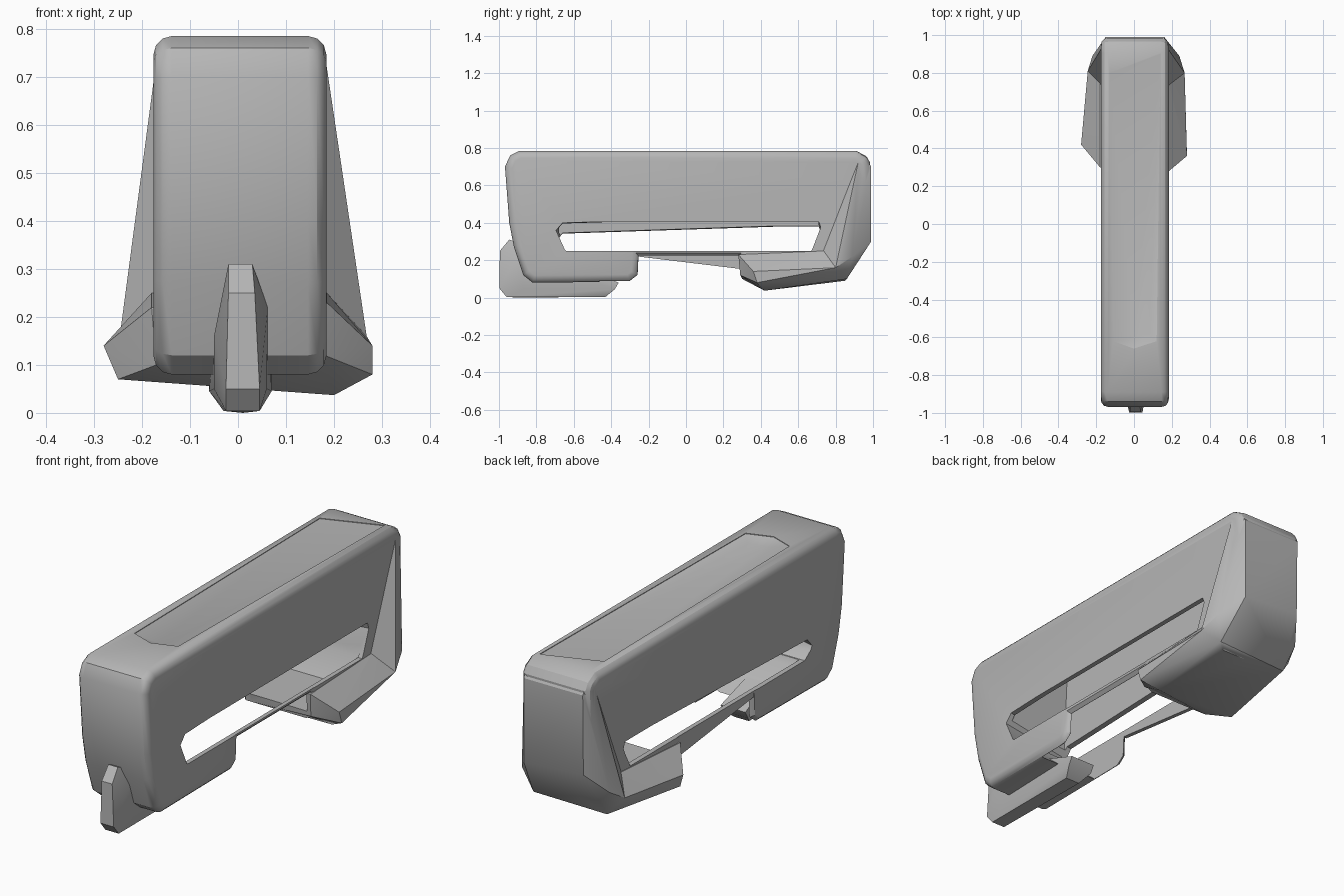
import bpy, bmesh, math

cube = bpy.data.objects.get("Cube")
if cube:
    bpy.data.objects.remove(cube, do_unlink=True)

grey = bpy.data.materials.new("plain grey")
grey.use_nodes = True
grey.diffuse_color = (0.47, 0.47, 0.47, 1)
grey.node_tree.nodes["Principled BSDF"].inputs["Base Color"].default_value = (0.47, 0.47, 0.47, 1)


def finish(name, bm):
    bmesh.ops.recalc_face_normals(bm, faces=bm.faces)
    mesh = bpy.data.meshes.new(name)
    bm.to_mesh(mesh)
    bm.free()
    mesh.materials.append(grey)
    obj = bpy.data.objects.new(name, mesh)
    bpy.context.collection.objects.link(obj)
    return obj


def side_prism(name, profile, x0, x1, bevel=0):
    """Extrude a (y, z) outline across x, optionally rounding its side rims."""
    bm = bmesh.new()
    near = bm.faces.new([bm.verts.new((x0, y, z)) for y, z in profile])
    far = bmesh.ops.extrude_face_region(bm, geom=[near])["geom"]
    for v in (g for g in far if isinstance(g, bmesh.types.BMVert)):
        v.co.x = x1
    if bevel:
        rims = [e for e in bm.edges if abs(e.verts[0].co.x - e.verts[1].co.x) < 1e-5]
        bmesh.ops.bevel(bm, geom=rims, offset=bevel, segments=3, profile=0.5, affect='EDGES')
    return finish(name, bm)


def hull(name, points):
    bm = bmesh.new()
    verts = [bm.verts.new(p) for p in points]
    result = bmesh.ops.convex_hull(bm, input=verts)
    loose = {g for g in result["geom_interior"] + result["geom_unused"]
             if isinstance(g, bmesh.types.BMVert)}
    bmesh.ops.delete(bm, geom=list(loose), context='VERTS')
    return finish(name, bm)


def combine(target, tool, operation):
    mod = target.modifiers.new("shape", 'BOOLEAN')
    mod.operation, mod.object, mod.solver = operation, tool, 'EXACT'
    bpy.context.view_layer.objects.active = target
    bpy.ops.object.modifier_apply(modifier=mod.name)
    bpy.data.objects.remove(tool, do_unlink=True)


# Rounded body with a notch between its two feet
body = side_prism("body", [
    (-0.89, 0.785), (-0.94, 0.76), (-0.968, 0.7), (-0.945, 0.4), (-0.92, 0.27),
    (-0.87, 0.12), (-0.82, 0.08), (-0.3, 0.085), (-0.255, 0.12), (-0.25, 0.22),
    (0.28, 0.22), (0.3, 0.1), (0.82, 0.09), (0.88, 0.14), (0.96, 0.3),
    (0.985, 0.72), (0.965, 0.755), (0.91, 0.785)], -0.176, 0.184, 0.038)

# Rear end, creased at the back corners and widening downwards
flare = hull("rear_flare", [
    (-0.15, 0.96, 0.75), (0.165, 0.96, 0.75), (-0.15, 0.99, 0.7), (0.16, 0.99, 0.7),
    (-0.172, 0.93, 0.72), (0.185, 0.92, 0.72),
    (-0.15, 0.985, 0.32), (0.16, 0.99, 0.3), (-0.22, 0.89, 0.22), (0.24, 0.89, 0.22),
    (-0.245, 0.81, 0.17), (0.268, 0.8, 0.16),
    (-0.18, 0.85, 0.09), (0.2, 0.86, 0.1), (-0.17, 0.73, 0.25), (0.18, 0.73, 0.25)])
combine(body, flare, 'UNION')

# Broad low foot reaching forward from the rear end
foot = hull("rear_foot", [
    (-0.245, 0.81, 0.17), (0.268, 0.8, 0.16), (-0.18, 0.85, 0.09), (0.2, 0.86, 0.1),
    (-0.18, 0.75, 0.25), (0.185, 0.75, 0.25), (-0.28, 0.42, 0.14), (-0.25, 0.4, 0.07),
    (0.28, 0.36, 0.14), (0.28, 0.38, 0.08), (0.2, 0.42, 0.037),
    (-0.18, 0.3, 0.22), (0.185, 0.28, 0.23), (-0.17, 0.3, 0.1), (0.18, 0.29, 0.12)])
combine(body, foot, 'UNION')

# Long side window, lower on the right side than on the left
slot = hull("slot_cutter", [(x, y, z) for x, front, back in ((-0.25, 0.33, 0.375), (0.25, 0.41, 0.41))
                            for y, z in ((-0.64, 0.25), (0.67, 0.25), (-0.695, front - 0.04),
                                         (-0.66, front), (0.72, back - 0.03), (0.71, back))])
combine(body, slot, 'DIFFERENCE')

# Hollow inside that leaves thin side walls and rails, open under the front foot
hollow = side_prism("hollow_cutter", [
    (-0.66, 0.7), (-0.68, 0.35), (-0.62, 0.22), (-0.42, 0.05), (-0.2, 0.05),
    (0.28, 0.14), (0.6, 0.14), (0.68, 0.25), (0.71, 0.38), (0.7, 0.7)], -0.152, 0.162)
combine(body, hollow, 'DIFFERENCE')

# Shallow dip in the top, deepest at the front
plan = [(-0.11, -0.62), (0, -0.66), (0.12, -0.62), (0.14, 0.9), (-0.13, 0.8)]
recess = hull("recess_cutter", [(x, y, z) for x, y in plan for z in (0.782, 0.85)]
              + [(0, -0.6, 0.76), (0.08, -0.58, 0.76)])
combine(body, recess, 'DIFFERENCE')

# Tapering rail on the right side
rail = side_prism("tapered_rail", [(-0.26, 0.25), (-0.26, 0.22), (0.32, 0.15), (0.32, 0.25)],
                  -0.172, -0.152)

# Thin keel below the front, rising up the nose
keel = hull("front_keel", [
    (-0.02, -0.945, 0.31), (0.03, -0.945, 0.31), (-0.02, -0.995, 0.25), (0.035, -0.995, 0.25),
    (-0.025, -0.998, 0.05), (0.045, -0.998, 0.05), (-0.025, -0.96, 0.004),
    (0.045, -0.96, 0.004), (-0.03, -0.43, 0.004), (0.045, -0.43, 0.004),
    (-0.05, -0.9, 0.16), (0.062, -0.9, 0.22), (-0.05, -0.87, 0.05), (0.06, -0.87, 0.05),
    (-0.06, -0.38, 0.045), (0.07, -0.38, 0.045), (-0.06, -0.36, 0.08), (0.07, -0.36, 0.08),
    (0.01, -0.9, 0)])

for obj in (body, rail, keel):
    bpy.ops.object.select_all(action='DESELECT')
    obj.select_set(True)
    bpy.context.view_layer.objects.active = obj
    bpy.ops.object.shade_smooth_by_angle(angle=math.radians(30))
